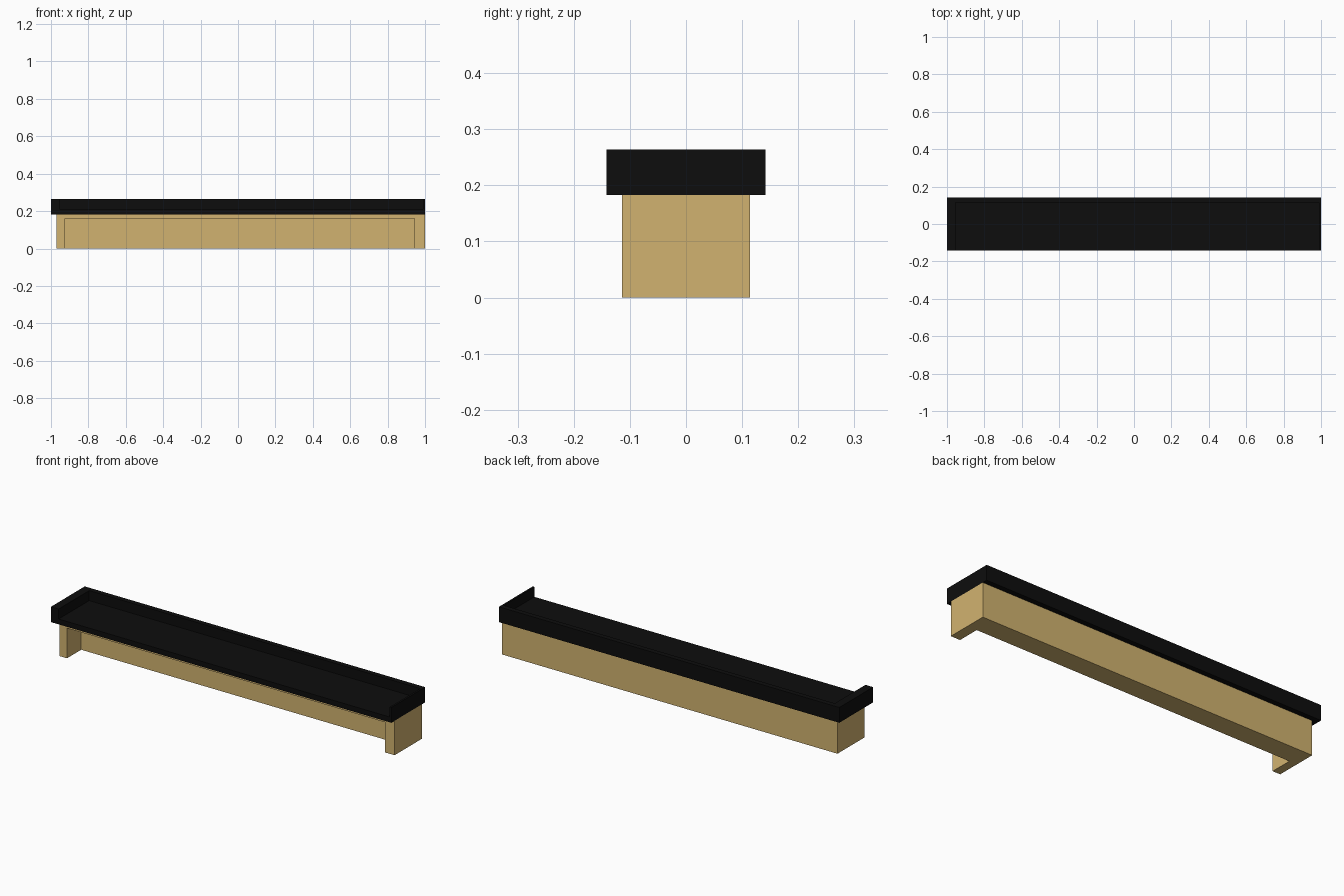
import bpy
from mathutils import Vector

if "Cube" in bpy.data.objects:
    bpy.data.objects.remove(bpy.data.objects["Cube"])


def material(name, color):
    mat = bpy.data.materials.new(name)
    mat.diffuse_color = color
    mat.use_nodes = True
    mat.node_tree.nodes["Principled BSDF"].inputs["Base Color"].default_value = mat.diffuse_color
    return mat


def box(name, low, high, mat=None):
    """Axis-aligned box between two opposite corners."""
    low, high = Vector(low), Vector(high)
    bpy.ops.mesh.primitive_cube_add(size=1)
    obj = bpy.context.object
    obj.name = name
    for v in obj.data.vertices:
        v.co = (low + high) / 2 + v.co * (high - low)
    if mat:
        obj.data.materials.append(mat)
    return obj


def carve(obj, low, high):
    """Cut a box-shaped hollow out of an object."""
    cutter = box(obj.name + "_cutter", low, high)
    mod = obj.modifiers.new("hollow", 'BOOLEAN')
    mod.operation = 'DIFFERENCE'
    mod.solver = 'EXACT'
    mod.object = cutter
    bpy.context.view_layer.objects.active = obj
    bpy.ops.object.modifier_apply(modifier=mod.name)
    bpy.data.objects.remove(cutter, do_unlink=True)


tan = material("tan_wood", (0.64, 0.45, 0.16, 1))
black = material("black_top", (0.004, 0.004, 0.004, 1))

# Base: solid back half, with a recess open to the front and the floor
base = box("base", (-0.97, -0.114, 0), (1.0, 0.114, 0.183), tan)
carve(base, (-0.925, -0.2, -0.1), (0.945, 0.005, 0.16))

# Top: tray with a back wall and end lips, open along the front
tray = box("tray_top", (-1, -0.142, 0.183), (1, 0.142, 0.264), black)
carve(tray, (-0.955, -0.2, 0.211), (0.99, 0.115, 0.4))
